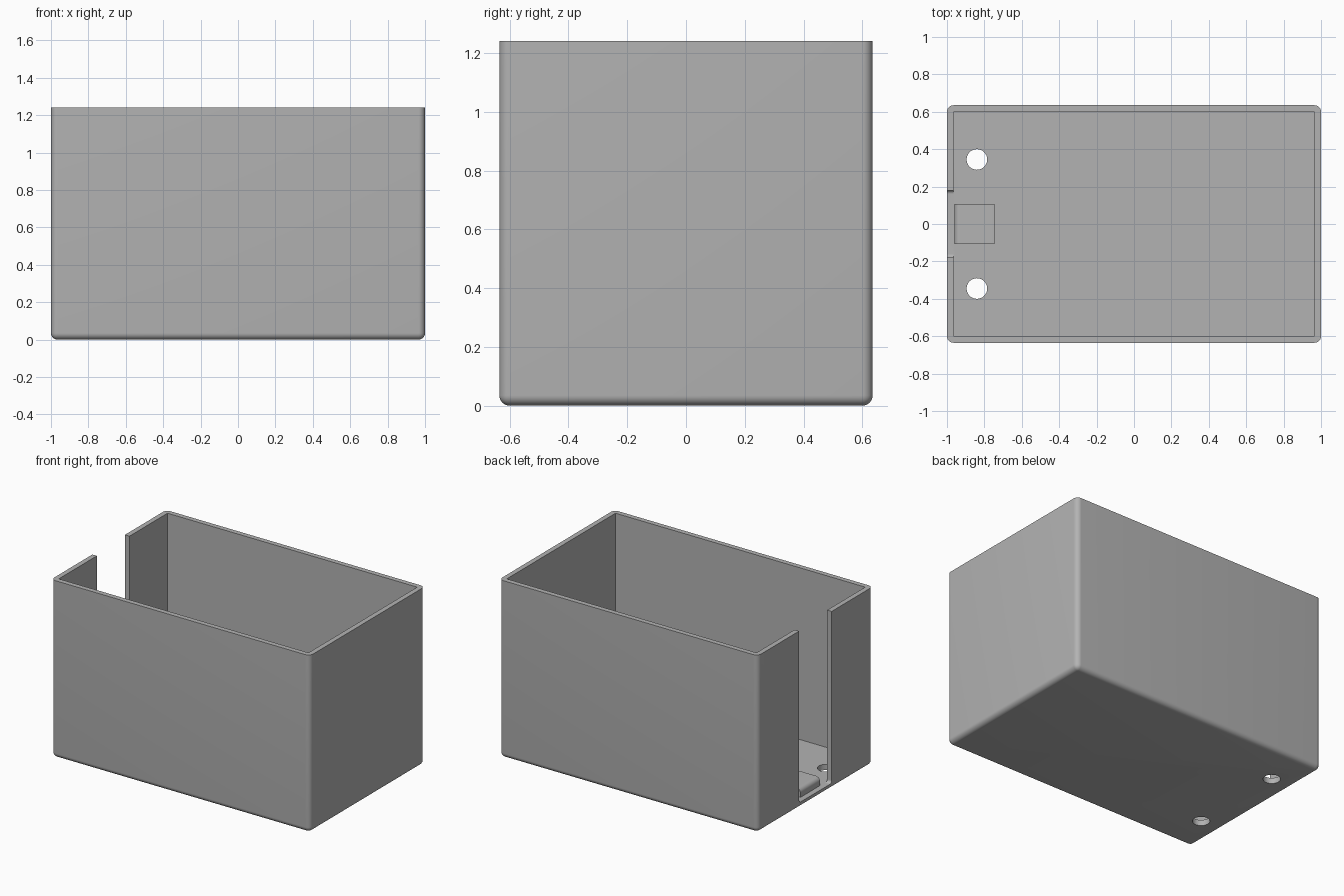
import bpy
import bmesh
from mathutils import Matrix

cube = bpy.data.objects.get("Cube")
if cube:
    bpy.data.objects.remove(cube, do_unlink=True)

LENGTH, WIDTH, HEIGHT = 2.0, 1.27, 1.24
WALL, FLOOR, ROUND = 0.035, 0.04, 0.035

grey = bpy.data.materials.new("plain grey")
grey.use_nodes = True
colour = (0.45, 0.45, 0.45, 1)
grey.diffuse_color = colour
grey.node_tree.nodes["Principled BSDF"].inputs["Base Color"].default_value = colour


def finish(name, bm):
    mesh = bpy.data.meshes.new(name)
    bmesh.ops.recalc_face_normals(bm, faces=bm.faces)
    bm.to_mesh(mesh)
    bm.free()
    mesh.materials.append(grey)
    obj = bpy.data.objects.new(name, mesh)
    bpy.context.collection.objects.link(obj)
    return obj


def box(name, low, high, radius=0, rounded=None, segments=8):
    """Box between two corners; edges accepted by the rule are rounded."""
    bm = bmesh.new()
    bmesh.ops.create_cube(bm, size=1)
    for v in bm.verts:
        v.co = [a if c < 0 else b for a, b, c in zip(low, high, v.co)]
    if rounded:
        edges = [e for e in bm.edges if rounded(e.verts[0].co, e.verts[1].co)]
        bmesh.ops.bevel(bm, geom=edges, offset=radius, segments=segments,
                        profile=0.5, affect='EDGES')
    return finish(name, bm)


def cut(target, cutter):
    cutter.hide_render = True
    mod = target.modifiers.new("cut", 'BOOLEAN')
    mod.operation = 'DIFFERENCE'
    mod.solver = 'EXACT'
    mod.object = cutter
    bpy.context.view_layer.objects.active = target
    bpy.ops.object.modifier_apply(modifier=mod.name)
    bpy.data.objects.remove(cutter, do_unlink=True)


def smooth(obj):
    bpy.ops.object.select_all(action='DESELECT')
    obj.select_set(True)
    bpy.context.view_layer.objects.active = obj
    bpy.ops.object.shade_smooth_by_angle(angle=0.5)


# Open box, rounded on every outer edge except the rim
x, y = LENGTH / 2, WIDTH / 2
shell = box("open_box", (-x, -y, 0), (x, y, HEIGHT), ROUND,
            lambda a, b: min(a.z, b.z) < HEIGHT / 2)
cut(shell, box("cavity", (WALL - x, WALL - y, FLOOR),
               (x - WALL, y - WALL, HEIGHT + 0.2)))

# Full-height slot in the right end wall, rounded at its lower corners
cut(shell, box("slot", (-x - 0.1, -0.18, FLOOR), (-x + WALL + 0.005, 0.18, HEIGHT + 0.2),
               0.02, lambda a, b: max(a.z, b.z) < 0.5 and abs(a.x - b.x) > 0.01))

# Two screw holes through the floor
for side in (-1, 1):
    bm = bmesh.new()
    bmesh.ops.create_cone(bm, cap_ends=True, segments=48, radius1=0.055,
                          radius2=0.055, depth=0.3,
                          matrix=Matrix.Translation((-0.84, side * 0.345, 0)))
    cut(shell, finish("screw_hole", bm))
smooth(shell)

# Raised pad behind the slot, with its outer top edge rounded
pad = box("raised_pad", (-0.96, -0.108, FLOOR - 0.01), (-0.747, 0.108, 0.1), 0.03,
          lambda a, b: max(a.x, b.x) < -0.9 and min(a.z, b.z) > 0.08)
smooth(pad)
